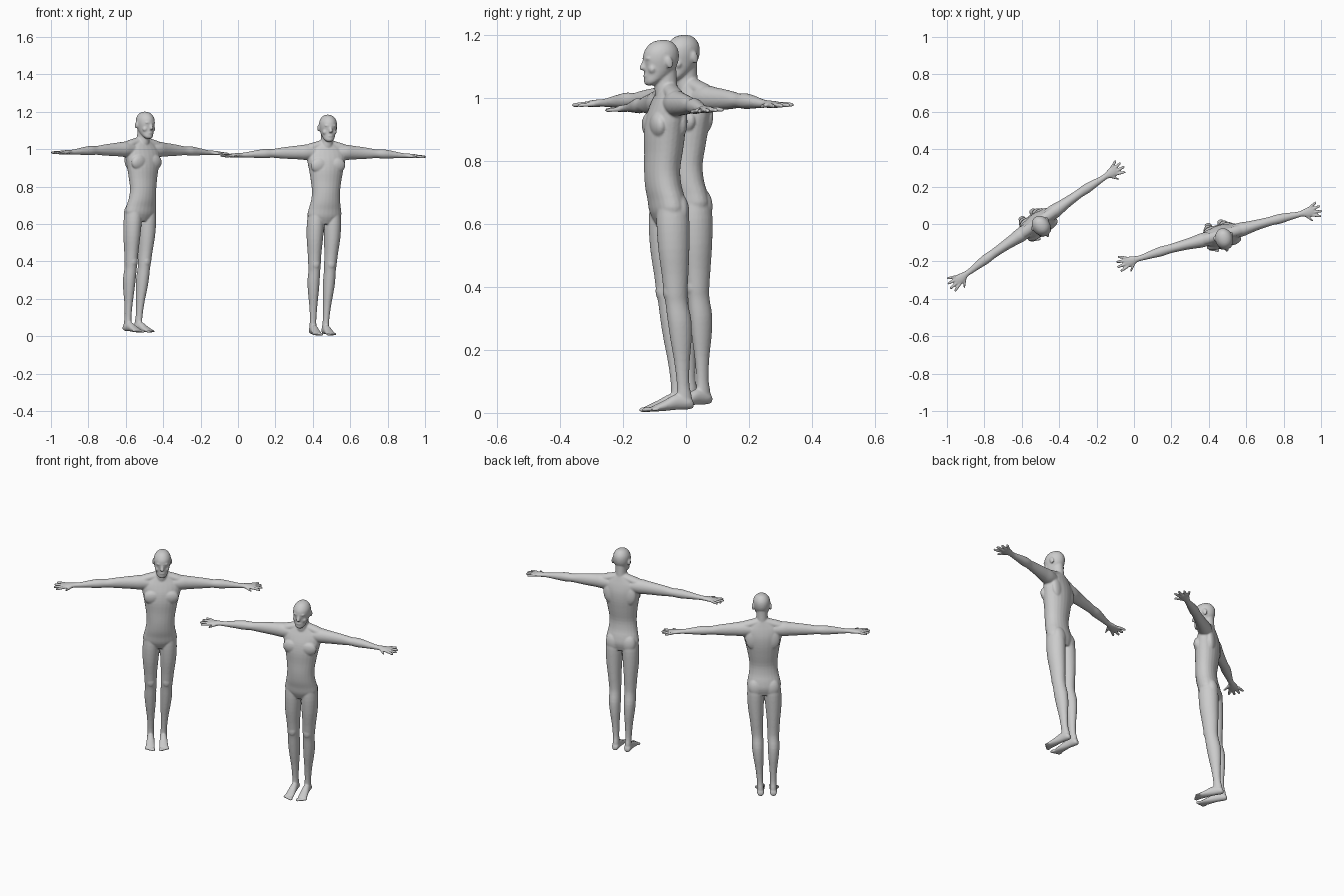
import bpy, bmesh, math
from mathutils import Vector, Matrix

X, Y, Z = Vector((1, 0, 0)), Vector((0, 1, 0)), Vector((0, 0, 1))
bm = bmesh.new()


def spline(p, sub=3):
    """Smooth the list of rings by passing a curve through them."""
    out = []
    for i in range(len(p) - 1):
        a, b, c, d = p[max(i - 1, 0)], p[i], p[i + 1], p[min(i + 2, len(p) - 1)]
        for k in range(sub):
            t = k / sub
            out.append([0.5 * (2 * q + (r - o) * t + (2 * o - 5 * q + 4 * r - s) * t * t
                        + (3 * q - o - 3 * r + s) * t ** 3) for o, q, r, s in zip(a, b, c, d)])
    out.append(list(p[-1]))
    return out


def loft(rings, u, v, side=1, n=24, reach=1):
    """Skin elliptical rings (x, y, z, radius_u, radius_v)."""
    loops = []
    for x, y, z, a, b in spline(rings):
        a, b = max(a, 0.002), max(b, 0.002)
        loop = []
        for i in range(n):
            t = 2 * math.pi * i / n
            co = Vector((x * reach, y, z)) + u * a * math.cos(t) + v * b * math.sin(t)
            co.x *= side
            loop.append(bm.verts.new(co))
        loops.append(loop)
    for l, m in zip(loops, loops[1:]):
        for i in range(n):
            j = (i + 1) % n
            bm.faces.new((l[i], l[j], m[j], m[i]))
    bm.faces.new(loops[0])
    bm.faces.new(loops[-1])


def ball(c, r, side=1, tilt=0):
    m = (Matrix.Translation((c[0] * side, c[1], c[2])) @ Matrix.Rotation(tilt, 4, 'X')
         @ Matrix.Diagonal((*r, 1)))
    bmesh.ops.create_uvsphere(bm, u_segments=20, v_segments=14, radius=1, matrix=m)


# torso
loft([(0, -.012, .600, .055, .042), (0, -.014, .640, .091, .056), (0, -.018, .680, .088, .057),
      (0, -.025, .720, .080, .056), (0, -.026, .770, .076, .056), (0, -.018, .830, .083, .060),
      (0, -.011, .890, .094, .064), (0, -.004, .940, .105, .060), (0, .002, .980, .106, .049),
      (0, .006, 1.01, .080, .038), (0, .008, 1.035, .038, .030)], X, Y)
# neck
loft([(0, .006, .98, .040, .036), (0, .002, 1.02, .034, .037), (0, .002, 1.06, .031, .036),
      (0, .004, 1.10, .030, .034)], X, Y)
# head
loft([(0, -.050, 1.043, .014, .012), (0, -.042, 1.054, .027, .026), (0, -.024, 1.075, .036, .043),
      (0, -.013, 1.100, .043, .053), (0, -.010, 1.125, .047, .058), (0, -.008, 1.150, .045, .055),
      (0, -.006, 1.170, .034, .042), (0, -.005, 1.180, .020, .027), (0, -.005, 1.184, .007, .009)], X, Y)
# nose, brow, lips, chin
loft([(0, -.063, 1.128, .005, .005), (0, -.068, 1.112, .007, .008), (0, -.073, 1.098, .010, .010),
      (0, -.068, 1.092, .007, .006)], X, Y, n=12)
ball((0, -.058, 1.129), (.032, .010, .006))
ball((0, -.062, 1.074), (.015, .008, .007))
ball((0, -.058, 1.054), (.014, .011, .009))

for s in (1, -1):
    reach = 1 - .033 * s
    # ear, cheek
    ball((.048, .004, 1.112), (.006, .012, .019), s, .2)
    ball((.023, -.047, 1.094), (.016, .013, .015), s)
    # chest, shoulder blade, buttock, kneecap
    ball((.046, -.044, .915), (.050, .025, .042), s)
    ball((.052, .027, .930), (.042, .022, .060), s)
    ball((.043, .010, .640), (.043, .032, .056), s)
    ball((.043, -.044, .385), (.020, .013, .028), s)
    # trapezius and collar
    loft([(0, .010, 1.030, .028, .028), (.045, .008, 1.018, .027, .024),
          (.085, .006, 1.007, .028, .024), (.125, .005, .995, .026, .022)], Y, Z, s)
    # arm down to the palm
    loft([(.060, .005, .980, .036, .036), (.110, .005, .982, .038, .041), (.150, .005, .981, .033, .037),
          (.200, .006, .979, .028, .033), (.250, .006, .977, .025, .028), (.290, .006, .975, .024, .023),
          (.330, .005, .974, .026, .025), (.380, .003, .971, .021, .020), (.430, .000, .967, .016, .014),
          (.455, .000, .966, .016, .012), (.475, -.002, .965, .022, .012), (.500, -.003, .964, .028, .011),
          (.520, -.002, .963, .027, .009), (.527, -.002, .963, .022, .006)], Y, Z, s, reach=reach)
    # four fingers and thumb: base x, base y, angle, length
    for bx, by, ang, ln in ((.510, -.024, -20, .050), (.512, -.009, -6, .057), (.512, .007, 7, .053),
                            (.508, .021, 22, .046), (.470, -.014, -48, .056)):
        dx, dy = math.cos(math.radians(ang)) * ln, math.sin(math.radians(ang)) * ln
        loft([(bx + dx * t, by + dy * t, .964 - .003 * t, r, r)
              for t, r in ((0, .008), (.5, .0078), (.9, .007), (1, .004))], Y, Z, s, 12, reach)
    # leg
    loft([(.045, -.012, .660, .042, .048), (.047, -.013, .600, .046, .053), (.048, -.015, .520, .043, .050),
          (.046, -.015, .440, .036, .043), (.044, -.016, .380, .033, .038), (.043, -.014, .345, .031, .036),
          (.043, -.008, .290, .032, .038), (.041, -.006, .230, .028, .034), (.038, -.006, .160, .021, .025),
          (.036, -.006, .090, .017, .020), (.035, -.004, .050, .018, .024), (.035, -.002, .022, .018, .022)],
         X, Y, s)
    # foot
    loft([(.035, .024, .022, .011, .010), (.035, .010, .029, .019, .021), (.035, -.030, .034, .020, .025),
          (.036, -.070, .025, .023, .017), (.037, -.105, .018, .025, .010), (.037, -.118, .015, .022, .007)],
         X, Z, s)
    # toes, biggest on the inside
    for i in range(5):
        r = .009 - .0008 * i
        ball((.019 + .0105 * i, -.126 + .0045 * i, .0155), (r, .016, r * .9), s)

bmesh.ops.recalc_face_normals(bm, faces=bm.faces)
# the whole body leans a little to its left
for v in bm.verts:
    v.co.x += .0225 * v.co.z
mesh = bpy.data.meshes.new("figure")
bm.to_mesh(mesh)
bm.free()

grey = bpy.data.materials.new("plain grey")
grey.diffuse_color = (0.6, 0.6, 0.6, 1)
mesh.materials.append(grey)

# two copies of the figure, each turned and leaning slightly forward
for name, loc, heading in (("left_figure", (-.567, .040, .019), 35), ("right_figure", (.431, -.008, .003), 15.4)):
    ob = bpy.data.objects.new(name, mesh)
    bpy.context.collection.objects.link(ob)
    ob.location = loc
    ob.rotation_euler = (math.radians(3.7), math.radians(.2), math.radians(heading))
    # fuse the parts into one smooth skin
    fuse = ob.modifiers.new("fuse", 'REMESH')
    fuse.mode = 'VOXEL'
    fuse.voxel_size = .0042
    fuse.use_smooth_shade = True
    soft = ob.modifiers.new("soften", 'SMOOTH')
    soft.factor = .5
    soft.iterations = 4
